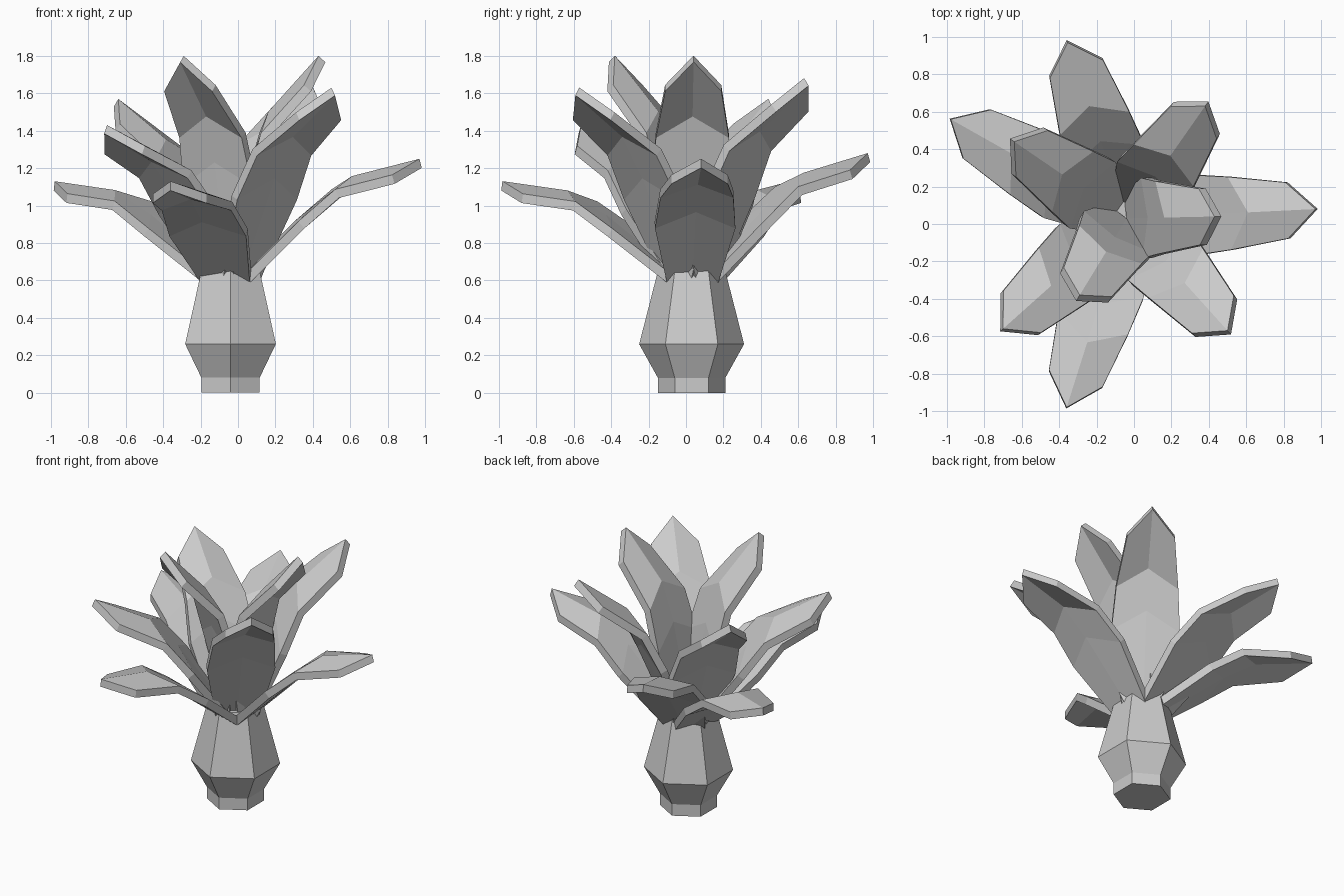
import bpy, bmesh
from math import cos, sin, pi, atan2, hypot
from mathutils import Vector

if "Cube" in bpy.data.objects:
    bpy.data.objects.remove(bpy.data.objects["Cube"])

CX, CY = -0.04, 0.03


def finish(bm, name):
    bmesh.ops.recalc_face_normals(bm, faces=bm.faces)
    me = bpy.data.meshes.new(name)
    bm.to_mesh(me)
    bm.free()
    ob = bpy.data.objects.new(name, me)
    bpy.context.collection.objects.link(ob)
    return ob


# six-sided bulbous trunk
bm = bmesh.new()
rings = []
for r, z in ((0.18, 0), (0.18, 0.08), (0.28, 0.26), (0.175, 0.67)):
    rings.append([bm.verts.new((CX + r * cos(pi / 6 + k * pi / 3),
                                CY + r * sin(pi / 6 + k * pi / 3), z)) for k in range(6)])
for a, b in zip(rings, rings[1:]):
    for k in range(6):
        bm.faces.new((a[k], a[k - 1], b[k - 1], b[k]))
bm.faces.new(rings[0])
bm.faces.new(rings[-1])
finish(bm, "trunk")

# leaf template: rib position (out, up), half width, edge sweep-back, edge droop
ROWS = ((0.0, 0.0, 0.13, 0.06, 0.0),
        (0.36, 0.37, 0.215, 0.13, 0.0),
        (0.56, 0.53, 0.195, 0.12, 0.025),
        (0.92, 0.63, 0.15, 0.17, 0.045))
THICK = 0.05


def leaf(name, tip, base_r, base_z):
    """Bent, arched leaf fitted between its base and its tip."""
    tip = Vector(tip)
    az = atan2(tip.y - CY, tip.x - CX)
    out, side, up = Vector((cos(az), sin(az), 0)), Vector((-sin(az), cos(az), 0)), Vector((0, 0, 1))
    base = Vector((CX, CY, base_z)) + out * base_r
    d = tip - base
    du, dz = d.dot(out), d.z
    scale = hypot(du, dz) / hypot(0.92, 0.63)
    turn = atan2(dz, du) - atan2(0.63, 0.92)
    c, s = cos(turn), sin(turn)
    ribs = [base + scale * (out * (c * u - s * z) + up * (s * u + c * z)) for u, z, *_ in ROWS]
    bm = bmesh.new()
    loops = []
    for i, (_, _, w, back, droop) in enumerate(ROWS):
        t = (ribs[min(i + 1, 3)] - ribs[max(i - 1, 0)]).normalized()
        n = side.cross(t) * -1
        n = n if n.dot(up * c - out * s) > 0 else -n
        edge = ribs[i] - t * back - n * droop
        top = [edge + side * w, ribs[i], edge - side * w]
        under = [p - n * THICK for p in reversed(top)]
        loops.append([bm.verts.new(p) for p in top + under])
    for a, b in zip(loops, loops[1:]):
        for k in range(6):
            bm.faces.new((a[k - 1], a[k], b[k], b[k - 1]))
    for e in (loops[0], loops[-1]):
        bm.faces.new((e[0], e[1], e[4], e[5]))
        bm.faces.new((e[1], e[2], e[3], e[4]))
    finish(bm, name)


# spreading lower leaves, middle leaves and upright crown leaves
LOW = ((0.97, 0.08, 1.25), (-0.355, 0.97, 1.28), (-0.98, 0.56, 1.13), (-0.36, -0.98, 1.13))
MID = ((-0.64, 0.44, 1.57), (0.38, 0.63, 1.68), (0.5, -0.57, 1.63), (-0.7, -0.56, 1.43))
HIGH = ((0.43, 0.04, 1.80), (-0.29, -0.38, 1.80))
for kind, tips, r, z in (("lower_leaf", LOW, 0.08, 0.64), ("middle_leaf", MID, 0.06, 0.66),
                         ("crown_leaf", HIGH, 0.0, 0.70)):
    for i, p in enumerate(tips):
        leaf(f"{kind}_{i + 1}", p, r, z)
